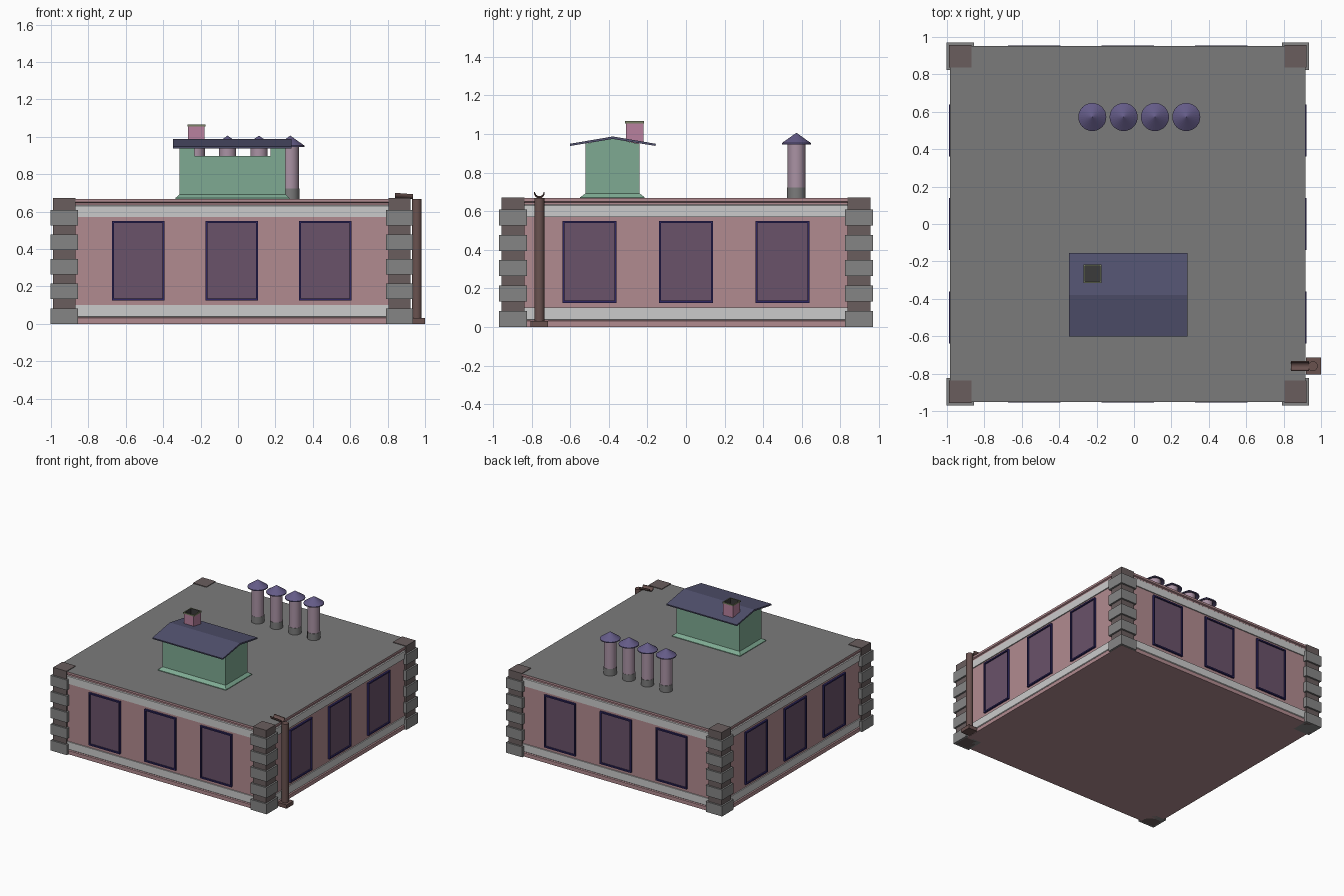
import bpy, bmesh
from math import pi, sin, cos
from mathutils import Matrix

if "Cube" in bpy.data.objects:
    bpy.data.objects.remove(bpy.data.objects["Cube"])

CX = -0.033          # centre of the building block in x
mats = {}


def mat(name, rgb):
    """Make a material from a colour as seen under the view shading."""
    m = bpy.data.materials.new(name)
    m.diffuse_color = (*[((c / .87 + .055) / 1.055) ** 2.4 for c in rgb], 1)
    m.use_nodes = True
    m.node_tree.nodes["Principled BSDF"].inputs["Base Color"].default_value = m.diffuse_color
    mats[name] = m


for n, c in {"wall": (.605, .475, .49), "band": (.695, .695, .695), "slab": (.42, .42, .42),
             "glass": (.36, .28, .36), "frame": (.16, .13, .33), "quoin_dark": (.36, .32, .32),
             "quoin": (.455, .455, .455), "green": (.43, .58, .50), "tile": (.28, .28, .38),
             "vent": (.58, .50, .56), "cap": (.34, .31, .46), "stack": (.63, .44, .54),
             "drain": (.36, .28, .27), "soot": (.20, .20, .20), "rim": (.42, .44, .35)}.items():
    mat(n, c)


def finish(name, bm, *materials, smooth=False):
    bmesh.ops.recalc_face_normals(bm, faces=bm.faces)
    me = bpy.data.meshes.new(name)
    bm.to_mesh(me)
    bm.free()
    ob = bpy.data.objects.new(name, me)
    bpy.context.collection.objects.link(ob)
    for m in materials:
        me.materials.append(mats[m])
    if smooth:
        bpy.ops.object.select_all(action='DESELECT')
        ob.select_set(True)
        bpy.context.view_layer.objects.active = ob
        bpy.ops.object.shade_smooth_by_angle(angle=0.6)
    return ob


def box(name, lo, hi, m):
    bm = bmesh.new()
    bmesh.ops.create_cube(bm, size=1)
    for v in bm.verts:
        v.co = [l + (c + .5) * (h - l) for l, h, c in zip(lo, hi, v.co)]
    return finish(name, bm, m)


def loft(name, cx, cy, rings, idx, *materials):
    """Stack rectangular rings (half_x, half_y, z); idx gives each band's material, then the top."""
    bm = bmesh.new()
    loops = [[bm.verts.new((cx + sx * hx, cy + sy * hy, z))
              for sx, sy in ((-1, -1), (1, -1), (1, 1), (-1, 1))] for hx, hy, z in rings]
    for a, b, k in zip(loops, loops[1:], idx):
        for i in range(4):
            j = (i + 1) % 4
            bm.faces.new((a[i], a[j], b[j], b[i])).material_index = k
    bm.faces.new(loops[0])
    bm.faces.new(loops[-1]).material_index = idx[-1]
    return finish(name, bm, *materials)


def lathe(name, x, y, profile, m, n=32, smooth=True):
    """Revolve an (r, z) profile around a vertical axis."""
    bm = bmesh.new()
    loops = [[bm.verts.new((x + r * cos(2 * pi * i / n), y + r * sin(2 * pi * i / n), z))
              for i in range(n)] for r, z in profile]
    for a, b in zip(loops, loops[1:]):
        for i in range(n):
            j = (i + 1) % n
            bm.faces.new((a[i], a[j], b[j], b[i]))
    bm.faces.new(loops[0])
    bm.faces.new(loops[-1])
    bmesh.ops.remove_doubles(bm, verts=bm.verts, dist=1e-5)
    return finish(name, bm, m, smooth=smooth)


def extrude_x(name, yz, x0, x1, m, smooth=False, drop=0):
    """Extrude a closed (y, z) outline along x; drop lowers the x1 end."""
    bm = bmesh.new()
    a = [bm.verts.new((x0, y, z)) for y, z in yz]
    b = [bm.verts.new((x1, y, z - drop)) for y, z in yz]
    n = len(yz)
    for i in range(n):
        j = (i + 1) % n
        bm.faces.new((a[i], a[j], b[j], b[i]))
    bm.faces.new(a)
    bm.faces.new(b)
    return finish(name, bm, m, smooth=smooth)


# Building block: plinth, lower band, wall, upper band, cornice, flat roof
steps = [(.95, 0), (.95, .03), (.942, .035), (.948, .04), (.948, .10), (.94, .10), (.94, .57),
         (.948, .57), (.948, .63), (.942, .635), (.942, .645), (.951, .65), (.951, .667)]
loft("building_block", CX, 0, [(h, h, z) for h, z in steps],
     [0, 0, 1, 1, 1, 0, 1, 1, 1, 0, 0, 0, 2], "wall", "band", "slab")

# Corner columns with alternating big stone blocks
for sx in (-1, 1):
    for sy in (-1, 1):
        x, y = CX + sx * .8965, sy * .897
        box("corner_column", (x - .0595, y - .0595, 0), (x + .0595, y + .0595, .672), "quoin_dark")
        for i in range(5):
            z = i * .1315
            box("corner_stone", (x - .073, y - .073, z), (x + .073, y + .073, z + .083), "quoin")


# Windows: three on each side, pane plus a raised frame
def window(rot, u):
    bm = bmesh.new()
    w, z0, z1, t = .14, .125, .55, .011
    outer = [(-w, z0), (w, z0), (w, z1), (-w, z1)]
    inner = [(-w + t, z0 + t), (w - t, z0 + t), (w - t, z1 - t), (-w + t, z1 - t)]
    rings = [[bm.verts.new((u + a, -d, z)) for a, z in pts]
             for pts, d in ((outer, .935), (outer, .955), (inner, .955), (inner, .944))]
    for a, b in zip(rings, rings[1:]):
        for i in range(4):
            j = (i + 1) % 4
            bm.faces.new((a[i], a[j], b[j], b[i]))
    bm.faces.new(rings[-1]).material_index = 1
    bm.faces.new(rings[0])
    bm.transform(Matrix.Translation((CX, 0, 0)) @ Matrix.Rotation(rot, 4, 'Z'))
    finish("window", bm, "frame", "glass")


for k in range(4):
    for u in (-.5, 0, .5):
        window(k * pi / 2, u)

# Roof hut: flared skirt, body, gable ends that leave a gap under the eaves
HX, HY = -.030, -.381
loft("hut_body", HX, HY, [(.305, .167, .666), (.305, .167, .672), (.283, .14, .692), (.283, .14, .897)],
     [0, 0, 0, 0], "green")
gable = [(HY - .14, .897), (HY + .14, .897), (HY + .14, .949), (HY, .977), (HY - .14, .949)]
for x0, x1 in ((HX - .283, HX - .203), (HX + .203, HX + .283)):
    extrude_x("hut_gable", gable, x0, x1, "green")
yr = -.379
extrude_x("hut_roof", [(yr - .221, .938), (yr, .974), (yr + .221, .938),
                       (yr + .223, .949), (yr, .987), (yr - .223, .949)], -.347, .285, "tile")

# Hut chimney, hollow at the top
loft("hut_chimney", -.223, -.266, [(.044, .046, .95), (.044, .046, 1.055), (.048, .049, 1.055),
                                   (.048, .049, 1.066), (.04, .041, 1.066), (.04, .041, .99)],
     [0, 1, 1, 1, 2, 2], "stack", "rim", "soot")

# Row of roof vents with conical caps
for i in range(4):
    x = -.223 + i * .1675
    lathe("vent_base", x, .572, [(.048, .665), (.048, .722)], "slab")
    lathe("vent_pipe", x, .572, [(.046, .722), (.046, .96)], "vent")
    lathe("vent_cap", x, .572, [(.044, .958), (.075, .946), (.075, .953), (0, 1.006)], "cap",
          smooth=False)

# Drain pipe, foot and open gutter spout
DY = -.76
lathe("drain_pipe", .956, DY, [(.026, .02), (.026, .667)], "drain")
box("drain_foot", (.92, DY - .045, 0), (1.0, DY + .045, .03), "drain")
arc = [pi + pi * i / 12 for i in range(13)]
spout = [(DY + .027 * cos(a), .7 + .027 * sin(a)) for a in arc] + \
        [(DY + .022 * cos(a), .7 + .022 * sin(a)) for a in reversed(arc)]
extrude_x("gutter_spout", spout, .84, .935, "drain", smooth=True, drop=.007)
